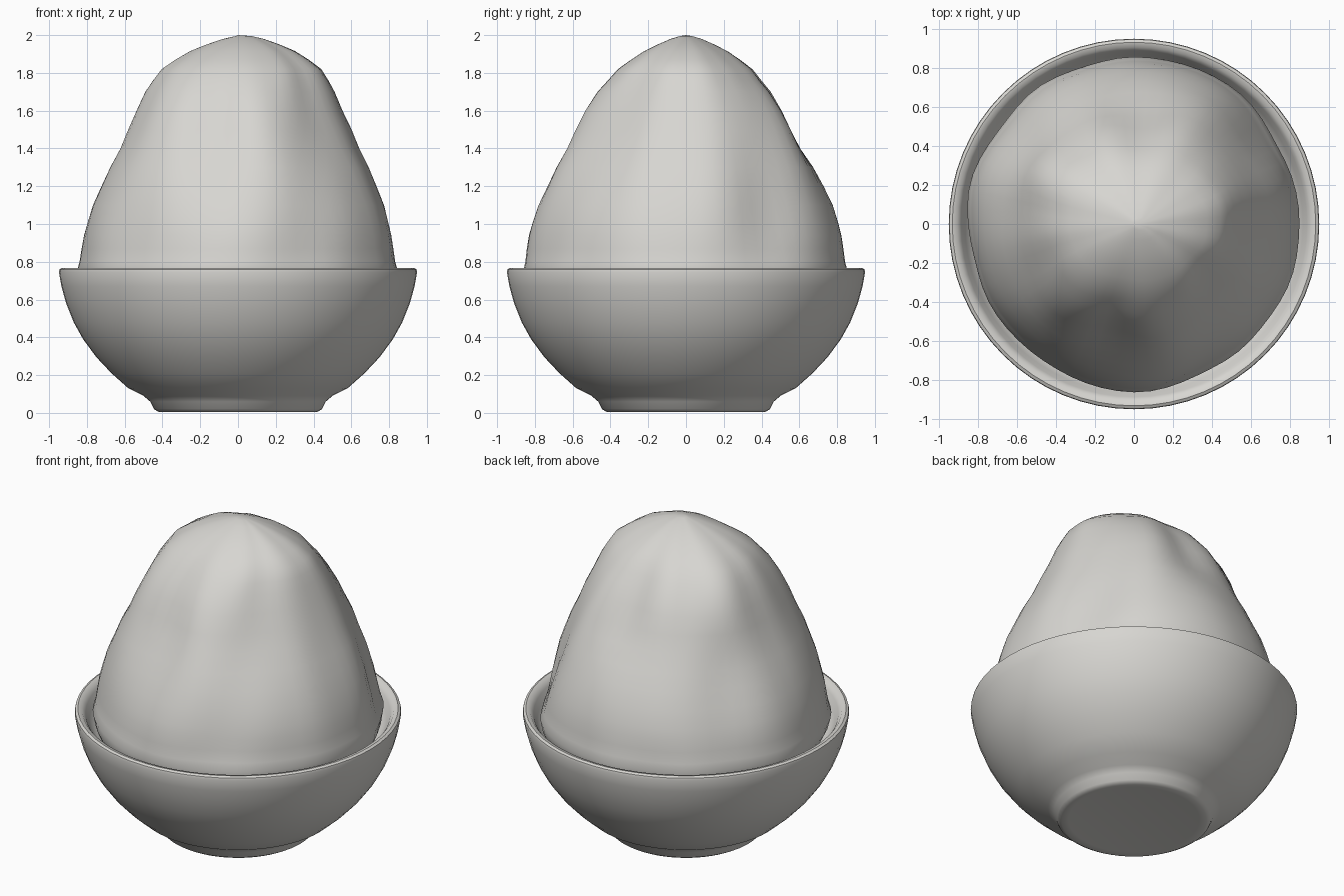
import bpy, bmesh, math
from mathutils import Vector, noise

if "Cube" in bpy.data.objects:
    bpy.data.objects.remove(bpy.data.objects["Cube"])

mat = bpy.data.materials.new("warm off white")
mat.diffuse_color = (0.68, 0.67, 0.64, 1)
mat.use_nodes = True
mat.node_tree.nodes["Principled BSDF"].inputs["Base Color"].default_value = mat.diffuse_color
SEG = 64


def lathe(name, profile, radius_fn=None, angle=40):
    """Spin (r, z) points round z; r = 0 points become poles."""
    bm = bmesh.new()
    rings = []
    for r, z in profile:
        if r == 0:
            rings.append([bm.verts.new((0, 0, z))])
            continue
        ring = []
        for i in range(SEG):
            a = 2 * math.pi * i / SEG
            x, y = radius_fn(r, z, a) if radius_fn else (r * math.cos(a), r * math.sin(a))
            ring.append(bm.verts.new((x, y, z)))
        rings.append(ring)
    for lo, hi in zip(rings, rings[1:]):
        for i in range(SEG):
            j = (i + 1) % SEG
            if len(lo) == 1:
                bm.faces.new((lo[0], hi[j], hi[i]))
            elif len(hi) == 1:
                bm.faces.new((lo[i], lo[j], hi[0]))
            else:
                bm.faces.new((lo[i], lo[j], hi[j], hi[i]))
    bmesh.ops.recalc_face_normals(bm, faces=bm.faces)
    me = bpy.data.meshes.new(name)
    bm.to_mesh(me)
    bm.free()
    me.materials.append(mat)
    ob = bpy.data.objects.new(name, me)
    bpy.context.collection.objects.link(ob)
    bpy.ops.object.select_all(action='DESELECT')
    ob.select_set(True)
    bpy.context.view_layer.objects.active = ob
    bpy.ops.object.shade_smooth_by_angle(angle=math.radians(angle))
    return ob


# Footed bowl with a rounded rim; the inside runs down under the mound
lathe("bowl", [(0, 0.01), (0.38, 0.01), (0.42, 0.005), (0.445, 0.02), (0.465, 0.06),
               (0.50, 0.09), (0.58, 0.13), (0.67, 0.21), (0.75, 0.295), (0.82, 0.39),
               (0.87, 0.48), (0.91, 0.58), (0.935, 0.67), (0.948, 0.745), (0.945, 0.76),
               (0.93, 0.768), (0.905, 0.762), (0.885, 0.735), (0.865, 0.69),
               (0.82, 0.62), (0.70, 0.58), (0, 0.56)])

# Soft dents down the sides: angle, height, angular width, vertical width, depth
DENTS = [(-103, 1.55, 16, 0.30, 0.05), (83, 1.60, 16, 0.28, 0.05),
         (-45, 1.45, 20, 0.35, 0.035), (138, 1.10, 22, 0.40, 0.04),
         (35, 1.05, 14, 0.30, 0.04), (-140, 0.95, 20, 0.35, 0.03),
         (-48, 0.85, 20, 0.25, 0.02), (178, 1.45, 14, 0.25, 0.02),
         (60, 1.45, 14, 0.30, -0.03), (150, 1.65, 16, 0.25, -0.04)]


def lumpy(r, z, a):
    d = 0
    for ang, h, wa, wz, depth in DENTS:
        da = (math.degrees(a) - ang + 180) % 360 - 180
        d += depth * math.exp(-(da / wa) ** 2 - ((z - h) / wz) ** 2)
    c, s = math.cos(a), math.sin(a)
    n = noise.noise(Vector((c * 2.2, s * 2.2, z * 1.6))) * 0.025
    fade = min(1, r / 0.4)
    rr = r + (n - d) * fade
    # the crown is a short ridge along x
    top = max(0, (z - 1.65) / 0.35)
    return rr * c * (1 + 0.22 * top) + 0.03 * top, rr * s * (1 - 0.08 * top)


# Heaped mound filling the bowl
lathe("mound", [(0, 0.60), (0.80, 0.61), (0.835, 0.68), (0.855, 0.75), (0.843, 0.80),
                (0.835, 0.87), (0.825, 0.94), (0.81, 1.0), (0.78, 1.1), (0.735, 1.2),
                (0.69, 1.3), (0.635, 1.4), (0.59, 1.5), (0.54, 1.6), (0.48, 1.7),
                (0.43, 1.76), (0.38, 1.82), (0.31, 1.87), (0.24, 1.915), (0.165, 1.95),
                (0.09, 1.98), (0.035, 1.995), (0, 2.0)], lumpy, 60)
